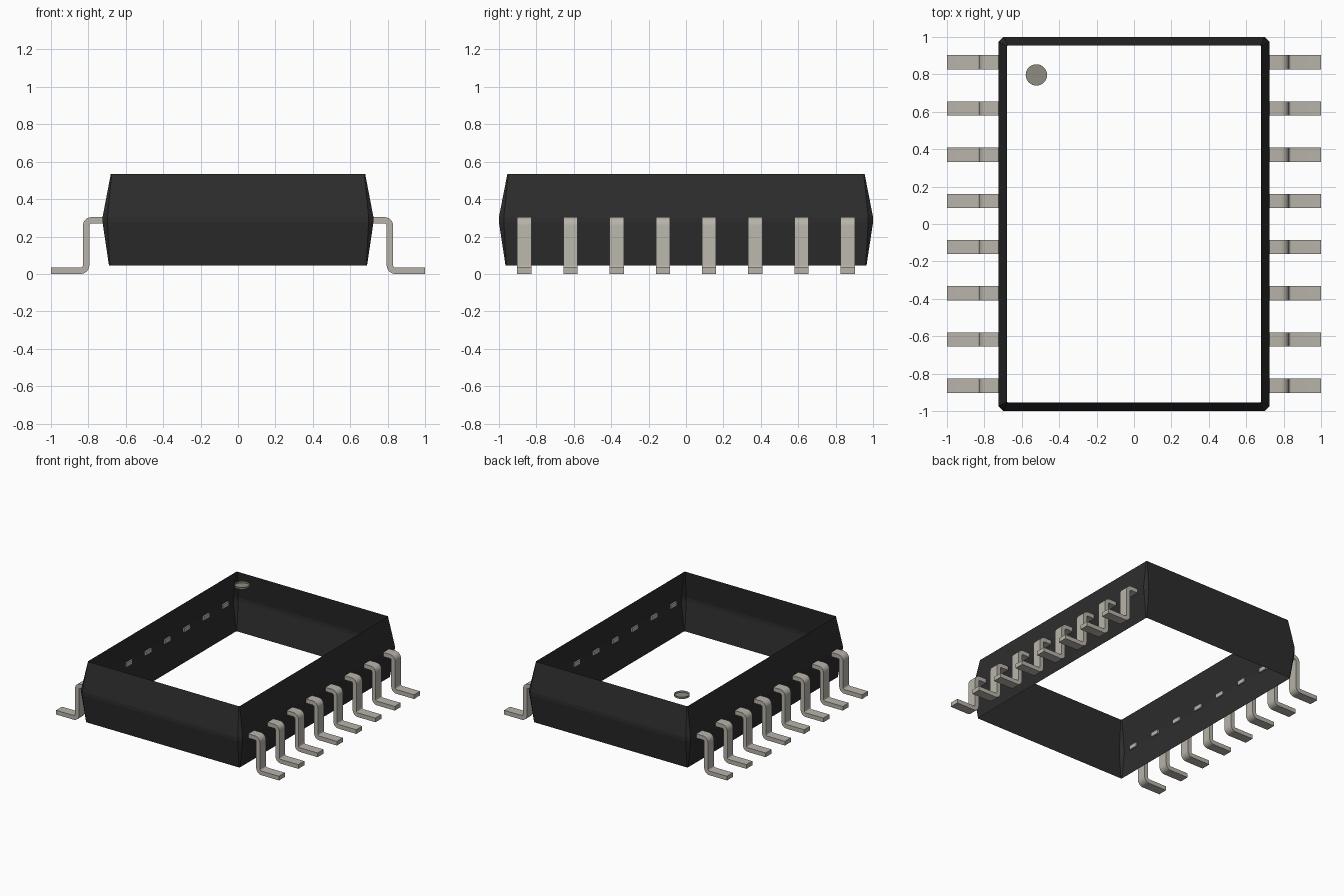
import bpy, bmesh, math

cube = bpy.data.objects.get("Cube")
if cube:
    bpy.data.objects.remove(cube, do_unlink=True)


def make_material(name, rgb):
    mat = bpy.data.materials.new(name)
    mat.use_nodes = True
    mat.diffuse_color = (*rgb, 1)
    bsdf = mat.node_tree.nodes["Principled BSDF"]
    bsdf.inputs["Base Color"].default_value = (*rgb, 1)
    bsdf.inputs["Roughness"].default_value = 0.6
    return mat


BLACK = make_material("black plastic", (0.026, 0.026, 0.026))
METAL = make_material("tinned metal", (0.48, 0.455, 0.405))
MARK = make_material("grey marker", (0.28, 0.27, 0.22))


def make_object(name, bm, mat, smooth=False):
    mesh = bpy.data.meshes.new(name)
    bm.to_mesh(mesh)
    bm.free()
    mesh.materials.append(mat)
    obj = bpy.data.objects.new(name, mesh)
    bpy.context.collection.objects.link(obj)
    if smooth:
        bpy.ops.object.select_all(action='DESELECT')
        obj.select_set(True)
        bpy.context.view_layer.objects.active = obj
        bpy.ops.object.shade_smooth_by_angle(angle=math.radians(35))
    return obj


def skin(bm, rings):
    """Bridge a stack of equal closed rings, bottom to top."""
    for low, high in zip(rings, rings[1:]):
        n = len(low)
        for i in range(n):
            j = (i + 1) % n
            bm.faces.new((low[i], low[j], high[j], high[i]))


# Package body: open tapered walls, corners cut widest at the seam
def corner_cut_ring(bm, z, hx, hy, cut):
    pts = [(hx, -hy + cut), (hx, hy - cut), (hx - cut, hy), (-hx + cut, hy),
           (-hx, hy - cut), (-hx, -hy + cut), (-hx + cut, -hy), (hx - cut, -hy)]
    return [bm.verts.new((x, y, z)) for x, y in pts]


bm = bmesh.new()
levels = [(0.045, 0.69, 0.965, 0.005), (0.275, 0.724, 1.0, 0.026),
          (0.304, 0.724, 1.0, 0.026), (0.535, 0.68, 0.955, 0.005)]
skin(bm, [corner_cut_ring(bm, *lv) for lv in levels])
make_object("package_walls", bm, BLACK)


# Gull-wing lead: thick bent strip, extruded along y
def arc(cx, cz, r, a0, a1, steps=6):
    return [(cx + r * math.cos(math.radians(a0 + (a1 - a0) * i / steps)),
             cz + r * math.sin(math.radians(a0 + (a1 - a0) * i / steps)))
            for i in range(steps + 1)]


T, R_IN = 0.034, 0.012
R_OUT = R_IN + T
TOP, OUT = 0.304, 0.829
upper = (OUT - R_OUT, TOP - R_OUT)      # centre of the shoulder bend
lower = (OUT + R_IN, R_OUT)             # centre of the foot bend
outer_side = [(0.712, TOP)] + arc(*upper, R_OUT, 90, 0) \
    + arc(*lower, R_IN, 180, 270) + [(1.0, T)]
inner_side = [(0.712, TOP - T)] + arc(*upper, R_IN, 90, 0) \
    + arc(*lower, R_OUT, 180, 270) + [(1.0, 0.0)]
WIDTH, PITCH = 0.076, 0.247


def make_lead(name, side, y):
    bm = bmesh.new()
    rings = []
    for (xo, zo), (xi, zi) in zip(outer_side, inner_side):
        a, b = y - WIDTH / 2, y + WIDTH / 2
        rings.append([bm.verts.new((side * x, yy, z)) for x, yy, z in
                      ((xo, a, zo), (xo, b, zo), (xi, b, zi), (xi, a, zi))])
    skin(bm, rings)
    bm.faces.new(rings[0])
    bm.faces.new(rings[-1])
    bmesh.ops.recalc_face_normals(bm, faces=bm.faces)
    make_object(name, bm, METAL, smooth=True)


for side, label in ((1, "left"), (-1, "right")):
    for i in range(8):
        make_lead(f"{label}_lead_{i + 1}", side, (i - 3.5) * PITCH)

# Pin-one marker: shallow round recess with a floor and a rim wall
bm = bmesh.new()
rings = []
for z in (0.519, 0.534):
    rings.append([bm.verts.new((-0.522 + 0.057 * math.cos(math.tau * i / 32),
                                0.797 + 0.057 * math.sin(math.tau * i / 32), z))
                  for i in range(32)])
skin(bm, rings)
bm.faces.new(rings[0])
make_object("pin_one_marker", bm, MARK, smooth=True)
